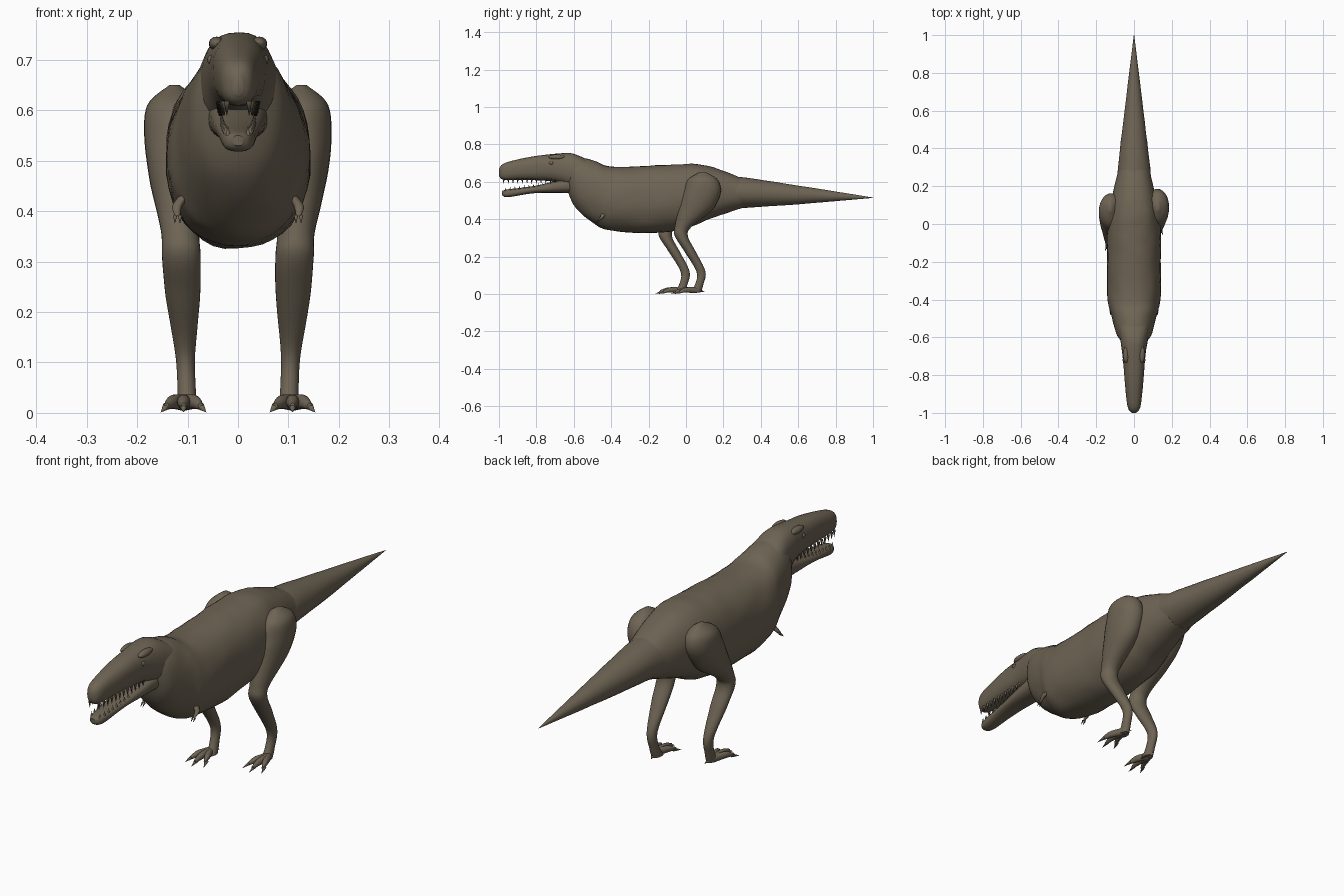
import bpy
import bmesh
import math
from mathutils import Vector, Matrix, noise

if "Cube" in bpy.data.objects:
    bpy.data.objects.remove(bpy.data.objects["Cube"], do_unlink=True)

hide = bpy.data.materials.new("brown_hide")
hide.use_nodes = True
colour = (0.155, 0.127, 0.088, 1)
hide.diffuse_color = colour
hide.node_tree.nodes["Principled BSDF"].inputs["Base Color"].default_value = colour


def finish(name, bm):
    """Turn a bmesh into a smooth-shaded, coloured object."""
    bmesh.ops.recalc_face_normals(bm, faces=bm.faces)
    mesh = bpy.data.meshes.new(name)
    bm.to_mesh(mesh)
    bm.free()
    mesh.materials.append(hide)
    obj = bpy.data.objects.new(name, mesh)
    bpy.context.collection.objects.link(obj)
    bpy.ops.object.select_all(action="DESELECT")
    obj.select_set(True)
    bpy.context.view_layer.objects.active = obj
    bpy.ops.object.shade_smooth_by_angle(angle=math.radians(50))


def smooth_path(stations, steps):
    """Catmull-Rom resampling of a list of equal-length tuples."""
    points = [stations[0], *stations, stations[-1]]
    path = []
    for window in zip(points, points[1:], points[2:], points[3:]):
        for i in range(steps):
            t = i / steps
            path.append([q + t / 2 * (r - p + t * (2 * p - 5 * q + 4 * r - s + t * (3 * (q - r) + s - p)))
                         for p, q, r, s in zip(*window)])
    return path + [stations[-1]]


def rounded(value, power):
    """Superellipse coordinate for a sine or cosine."""
    return math.copysign(abs(value) ** (2 / power), value)


def loft(name, stations, depth_axis="z", power=2.0, sides=28, steps=6, lumps=0.025):
    """Skin of oval rings (x, y, z, half width, half depth)."""
    bm = bmesh.new()
    rings = []
    depth_dir = Vector((0, 0, 1)) if depth_axis == "z" else Vector((0, 1, 0))
    for x, y, z, width, depth in smooth_path(stations, steps):
        centre = Vector((x, y, z))
        ring = []
        for i in range(sides):
            angle = math.tau * i / sides
            offset = Vector((rounded(math.cos(angle), power) * width, 0, 0))
            offset += depth_dir * rounded(math.sin(angle), power) * depth
            swell = 1 + lumps * noise.noise((centre + offset) * 16)
            ring.append(bm.verts.new(centre + offset * swell))
        rings.append(ring)
    for near, far in zip(rings, rings[1:]):
        for i in range(sides):
            bm.faces.new((near[i - 1], near[i], far[i], far[i - 1]))
    bm.faces.new(rings[0])
    bm.faces.new(rings[-1])
    finish(name, bm)


def body_loft(name, outline, **options):
    """Loft along y from side outline rows (y, bottom, top, half width)."""
    stations = [(0, y, (low + high) / 2, width, (high - low) / 2) for y, low, high, width in outline]
    loft(name, stations, **options)


def ball(name, centre, size):
    bm = bmesh.new()
    place = Matrix.Translation(centre) @ Matrix.Diagonal((*size, 1))
    bmesh.ops.create_uvsphere(bm, u_segments=16, v_segments=10, radius=1, matrix=place)
    finish(name, bm)


def add_spike(bm, base, tip, radius):
    """Add a cone pointing from base to tip."""
    base, tip = Vector(base), Vector(tip)
    along = tip - base
    place = Matrix.Translation((base + tip) / 2) @ along.to_track_quat("Z", "Y").to_matrix().to_4x4()
    bmesh.ops.create_cone(bm, segments=8, radius1=radius, radius2=0, depth=along.length,
                          cap_ends=True, matrix=place)


# Torso: neck, barrel chest and hips
body_loft("torso", [
    (-0.64, 0.57, 0.71, 0.04), (-0.59, 0.46, 0.73, 0.09), (-0.48, 0.37, 0.71, 0.12),
    (-0.4, 0.34, 0.68, 0.14), (-0.2, 0.325, 0.685, 0.143), (0, 0.35, 0.695, 0.14),
    (0.12, 0.4, 0.685, 0.12), (0.3, 0.46, 0.62, 0.08)], power=2.2, sides=40)

# Tail: long straight taper
body_loft("tail", [(0.2, 0.45, 0.63, 0.09), (0.3, 0.46, 0.625, 0.085), (0.6, 0.48, 0.58, 0.05),
                   (1, 0.514, 0.516, 0.001)], sides=32)

# Skull and upper jaw
body_loft("upper_head", [
    (-1, 0.63, 0.67, 0.01), (-0.97, 0.61, 0.7, 0.033), (-0.85, 0.61, 0.73, 0.048),
    (-0.7, 0.6, 0.75, 0.06), (-0.6, 0.56, 0.75, 0.075), (-0.5, 0.53, 0.7, 0.09)], power=2.4)

# Lower jaw, hanging open
body_loft("lower_jaw", [
    (-0.985, 0.53, 0.55, 0.01), (-0.95, 0.518, 0.56, 0.03), (-0.8, 0.54, 0.58, 0.043),
    (-0.6, 0.54, 0.63, 0.06)], power=2.5)

# Teeth in both jaws
teeth = bmesh.new()
for side in (-1, 1):
    for i in range(12):
        y = -0.975 + i / 40
        x = side * (0.022 + 0.005 * math.sqrt(i))
        upper_root, lower_root = Vector((x, y, 0.618)), Vector((x * 0.9, y + 0.01, 0.68 + y / 7.5))
        add_spike(teeth, upper_root, upper_root - Vector((0, 0, 0.03)), 0.006)
        add_spike(teeth, lower_root, lower_root + Vector((0, 0, 0.02)), 0.005)
finish("teeth", teeth)

# Paired parts; the right leg strides forward of the left
for label, side, stride in (("left", 1, 0), ("right", -1, -0.085)):
    ball(label + "_brow", (side * 0.042, -0.69, 0.732), (0.016, 0.045, 0.014))
    ball(label + "_eye", (side * 0.053, -0.72, 0.7), (0.008, 0.012, 0.01))

    # Tiny arm with two claws
    shoulder, wrist = Vector((side * 0.105, -0.44, 0.43)), Vector((side * 0.12, -0.47, 0.39))
    elbow = shoulder.lerp(wrist, 0.5) + Vector((side * 0.008, 0.005, 0))
    loft(label + "_arm", [(*shoulder, 0.012, 0.014), (*elbow, 0.01, 0.01), (*wrist, 0.005, 0.005)],
         depth_axis="y", sides=12)
    arm_claws = bmesh.new()
    for spread in (-0.005, 0.005):
        base = wrist + Vector((spread, 0, 0))
        add_spike(arm_claws, base, base - Vector((0, 0.015, 0.015)), 0.004)
    finish(label + "_arm_claws", arm_claws)

    # Thigh, knee, shin and ankle as rows (y, z, half width, half depth)
    leg = []
    for y, z, width, depth in [
            (0.09, 0.65, 0.01, 0.02), (0.09, 0.61, 0.055, 0.08), (0.085, 0.54, 0.064, 0.1),
            (0.05, 0.45, 0.055, 0.09), (-0.015, 0.36, 0.038, 0.045), (-0.025, 0.31, 0.038, 0.035),
            (0.02, 0.23, 0.034, 0.03), (0.08, 0.12, 0.02, 0.024), (0.07, 0.05, 0.018, 0.022),
            (0.05, 0.01, 0.02, 0.03)]:
        forward = stride * min(1, max(0, 2 - 3 * z))
        leg.append((side * (0.1 + z / 25), y + forward, z, width, depth))
    loft(label + "_leg", leg, depth_axis="y")

    # Foot: three clawed toes forward, one spur behind
    heel = Vector((side * 0.108, 0.06 + stride, 0.02))
    foot_claws = bmesh.new()
    for toe, spread, reach in (("inner", -0.034, 0.095), ("middle", 0, 0.115), ("outer", 0.034, 0.095)):
        tip = heel + Vector((side * spread, -reach, -0.007))
        knuckle = heel.lerp(tip, 0.6) + Vector((0, 0, 0.006))
        loft(f"{label}_{toe}_toe", [(*heel, 0.012, 0.016), (*knuckle, 0.013, 0.014), (*tip, 0.005, 0.007)],
             sides=14)
        add_spike(foot_claws, tip + Vector((0, 0.012, 0)),
                  tip + Vector((side * spread / 3, -0.025, -0.012)), 0.008)
    add_spike(foot_claws, heel, heel + Vector((-side * 0.012, 0.04, -0.008)), 0.013)
    finish(label + "_foot_claws", foot_claws)
